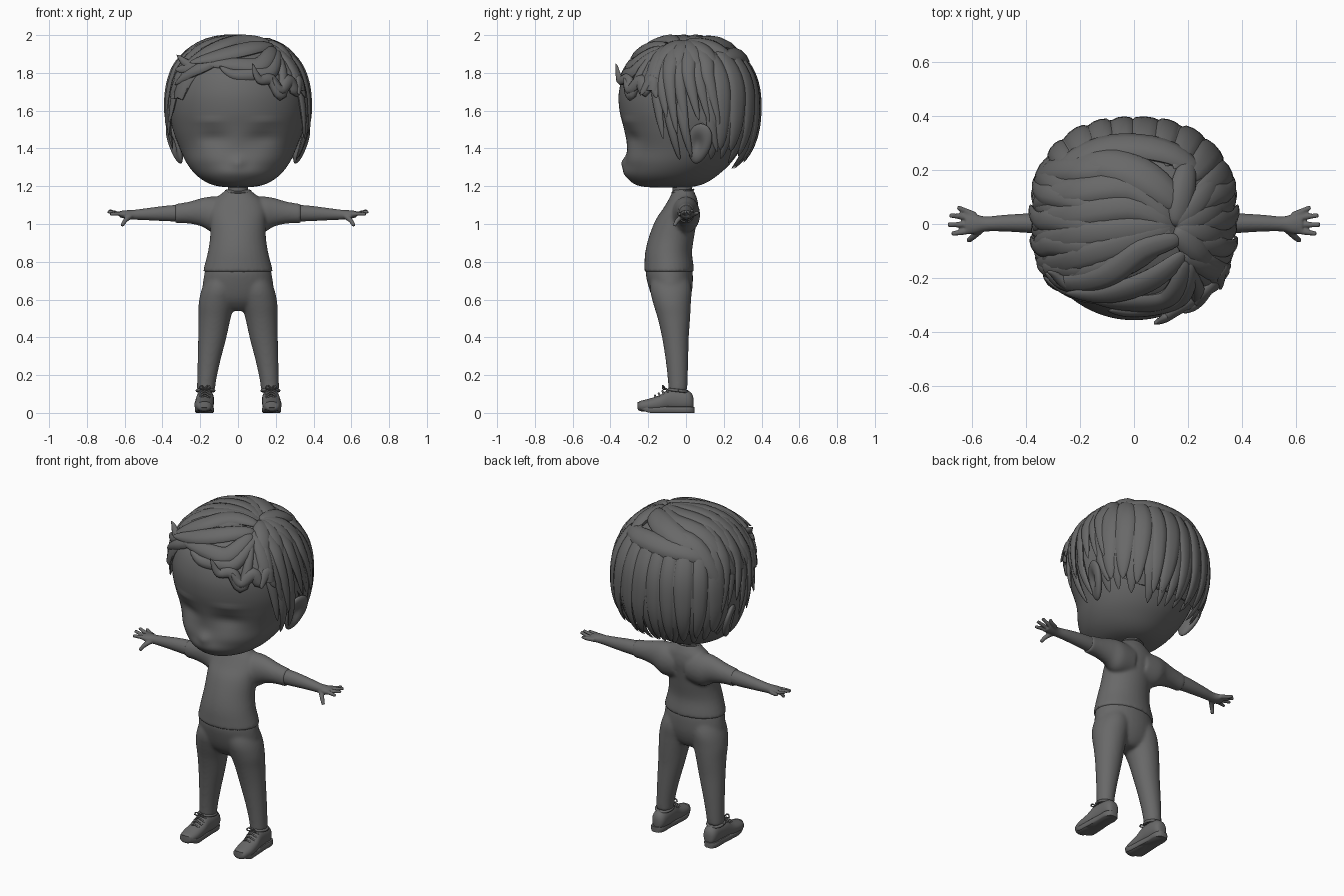
import bpy, bmesh, random
from math import sin, cos, pi, exp, radians
from mathutils import Vector, Matrix

random.seed(4)
if bpy.data.objects.get("Cube"):
    bpy.data.objects.remove(bpy.data.objects["Cube"], do_unlink=True)

grey = bpy.data.materials.new("plain grey")
grey.use_nodes = True
grey.diffuse_color = (0.14, 0.14, 0.14, 1)
grey.node_tree.nodes["Principled BSDF"].inputs["Base Color"].default_value = grey.diffuse_color


def finish(bm, name, voxel=0, smooth=4, angle=50):
    """Turn a bmesh into a shaded object, optionally fusing its pieces."""
    bmesh.ops.recalc_face_normals(bm, faces=bm.faces)
    mesh = bpy.data.meshes.new(name)
    bm.to_mesh(mesh)
    bm.free()
    ob = bpy.data.objects.new(name, mesh)
    bpy.context.collection.objects.link(ob)
    mesh.materials.append(grey)
    bpy.ops.object.select_all(action='DESELECT')
    ob.select_set(True)
    bpy.context.view_layer.objects.active = ob
    if voxel:
        mod = ob.modifiers.new("fuse", 'REMESH')
        mod.mode, mod.voxel_size, mod.use_smooth_shade = 'VOXEL', voxel, True
        soft = ob.modifiers.new("soften", 'SMOOTH')
        soft.factor, soft.iterations = 0.5, smooth
    else:
        bpy.ops.object.shade_smooth_by_angle(angle=radians(angle))
    return ob


def spline(pts, n):
    """Catmull-Rom samples through points of any dimension."""
    out, last = [], len(pts) - 1
    for i in range(n + 1):
        u = i / n * last
        k = min(int(u), last - 1)
        t = u - k
        a, b, c, d = (pts[max(0, min(last, k + j))] for j in (-1, 0, 1, 2))
        out.append([q + t / 2 * (r - p + t * (2*p - 5*q + 4*r - s + t * (3*(q - r) + s - p)))
                    for p, q, r, s in zip(a, b, c, d)])
    return out


def skin(bm, rings):
    """Bridge rings of points into a closed tube."""
    loops = [[bm.verts.new(p) for p in ring] for ring in rings]
    for a, b in zip(loops, loops[1:]):
        for i in range(len(a)):
            j = (i + 1) % len(a)
            bm.faces.new((a[i], a[j], b[j], b[i]))
    bm.faces.new(loops[0])
    bm.faces.new(loops[-1])


def body(bm, axis, stations, side=1, n=32, steps=24, power=1.0):
    """Loft ovals along an axis; station = position, two centres, two radii."""
    rings = []
    for pos, c1, c2, r1, r2 in spline(stations, steps):
        ring = []
        for i in range(n):
            a = 2 * pi * i / n
            u, v = (abs(f) ** power * (1 if f > 0 else -1) for f in (cos(a), sin(a)))
            u, v = c1 + r1 * u, c2 + r2 * v
            x, y, z = {'x': (pos, u, v), 'y': (u, pos, v), 'z': (u, v, pos)}[axis]
            ring.append((x * side, y, z))
        rings.append(ring)
    skin(bm, rings)


def cord(bm, pts, radius, tip=1.0, steps=8, side=1):
    """Round tapering tube along a path."""
    path = [Vector((p[0] * side, p[1], p[2])) for p in spline(pts, steps)]
    rings = []
    for i, p in enumerate(path):
        t = (path[min(i + 1, steps)] - path[max(i - 1, 0)]).normalized()
        u = t.cross(Vector((0.1, 0.2, 1))).normalized()
        v = t.cross(u)
        r = radius * (1 + (tip - 1) * i / steps)
        rings.append([p + r * (u * cos(k * pi / 4) + v * sin(k * pi / 4)) for k in range(8)])
    skin(bm, rings)


# Shirt with short sleeves
bm = bmesh.new()
body(bm, 'z', [(.745, 0, -.09, .186, .132), (.775, 0, -.09, .179, .131), (.85, 0, -.092, .16, .124),
               (.93, 0, -.077, .148, .12), (1.02, 0, -.052, .148, .11), (1.08, 0, -.028, .15, .094),
               (1.13, 0, -.016, .125, .076), (1.16, 0, -.014, .088, .062), (1.183, 0, -.016, .064, .054)])
for s in (1, -1):
    body(bm, 'x', [(.04, 0, 1.05, .07, .09), (.13, 0, 1.05, .074, .096), (.19, 0, 1.062, .06, .076),
                   (.26, 0, 1.06, .05, .058), (.335, 0, 1.055, .044, .051)], s)
finish(bm, "shirt", .008, 9)

# Collar band and neck
bm = bmesh.new()
cord(bm, [(.066 * cos(a * pi / 8), -.017 + .056 * sin(a * pi / 8), 1.174 + .008 * sin(a * pi / 8))
          for a in range(17)], .005, steps=32)
finish(bm, "collar")
bm = bmesh.new()
body(bm, 'z', [(1.13, 0, -.016, .06, .052), (1.19, 0, -.019, .053, .052), (1.26, 0, -.02, .06, .057)], steps=8)
finish(bm, "neck")

# Trousers
bm = bmesh.new()
body(bm, 'z', [(.785, 0, -.09, .165, .115), (.74, 0, -.089, .178, .125), (.66, 0, -.081, .187, .115),
               (.6, 0, -.076, .17, .096), (.56, 0, -.07, .11, .07), (.54, 0, -.068, .05, .045)])
for s in (1, -1):
    body(bm, 'z', [(.75, .08, -.087, .07, .09), (.66, .096, -.081, .095, .11), (.58, .112, -.074, .096, .1),
                   (.5, .124, -.064, .085, .086), (.4, .136, -.056, .075, .071), (.28, .153, -.048, .061, .06),
                   (.18, .165, -.044, .051, .053), (.115, .17, -.043, .047, .05)], s)
finish(bm, "trousers", .008, 12)

# Arms with hands
fingers = [(.062, .655, 1.062), (.032, .684, 1.072), (-.003, .69, 1.066), (-.036, .678, 1.052)]
for s, label in ((1, "left"), (-1, "right")):
    bm = bmesh.new()
    body(bm, 'x', [(.28, 0, 1.058, .042, .046), (.38, .003, 1.056, .037, .041), (.48, .003, 1.052, .031, .032),
                   (.55, 0, 1.049, .028, .026), (.59, 0, 1.05, .037, .023), (.625, .002, 1.052, .041, .017)], s)
    for y, x, z in fingers:
        cord(bm, [(.59, y * .5, 1.05), (.63, y * .8, 1.054), (x, y, z)], .0145, .6, side=s)
    cord(bm, [(.565, -.015, 1.045), (.595, -.045, 1.02), (.615, -.062, .99)], .016, .6, side=s)
    finish(bm, label + "_arm", .005, 3)

# Shoes with soles, collars and laces
for s, label in ((1, "left"), (-1, "right")):
    bm = bmesh.new()
    body(bm, 'y', [(-.256, .18, .036, .02, .014), (-.245, .18, .036, .038, .026), (-.2, .18, .04, .05, .034),
                   (-.14, .178, .05, .05, .043), (-.095, .175, .066, .047, .056), (-.04, .172, .067, .045, .058),
                   (.01, .172, .065, .042, .053), (.033, .172, .058, .03, .04), (.04, .172, .055, .014, .02)],
         s, power=.9)
    finish(bm, label + "_shoe")
    bm = bmesh.new()
    outline = [(-.257, .016), (-.245, .035), (-.2, .049), (-.13, .047), (-.05, .042), (.01, .042), (.038, .028), (.045, .01)]
    edge = spline(outline, 28)
    loop = [(.178 + w, y) for y, w in edge] + [(.178 - w, y) for y, w in reversed(edge)]
    skin(bm, [[((.178 + (x - .178) * grow) * s, y, z + 1.2 * max(0, -.19 - y) ** 1.4) for x, y in loop]
              for z, grow in ((0, .9), (.006, 1), (.024, 1.02), (.032, .92))])
    finish(bm, label + "_sole", angle=60)
    bm = bmesh.new()
    cord(bm, [(.172 + .045 * cos(a * pi / 6), -.042 + .05 * sin(a * pi / 6), .118 - .006 * sin(a * pi / 6))
              for a in range(13)], .008, steps=28, side=s)
    finish(bm, label + "_shoe_collar")
    bm = bmesh.new()
    for k in range(4):
        y, z = -.165 + k * .02, .084 + k * .012
        cord(bm, [(.145, y + .01, z - .012), (.175, y, z + .008), (.207, y + .01, z - .012)], .005, side=s)
    for d in (-1, 1):
        cord(bm, [(.175, -.11, .128), (.175 + d * .018, -.122, .145), (.175 + d * .03, -.122, .128),
                  (.175, -.11, .125)], .004, side=s)
    finish(bm, label + "_laces")

# Head: stacked ovals with face features pushed in and out
profile = [(1.193, .03, -.17, -.03), (1.2, .105, -.24, .05), (1.22, .165, -.285, .11), (1.26, .222, -.315, .17),
           (1.32, .27, -.32, .235), (1.4, .308, -.312, .29), (1.5, .345, -.328, .325), (1.6, .363, -.352, .345),
           (1.7, .36, -.355, .345), (1.8, .33, -.325, .32), (1.88, .26, -.255, .26), (1.94, .14, -.14, .14)]
features = [(0, 1.325, -.02, .032, .03), (.13, 1.455, .02, .08, .04), (.15, 1.545, -.008, .07, .016),
            (.15, 1.35, -.01, .09, .05), (0, 1.275, -.012, .12, .035)]
rings = []
for z, rx, front, back in spline(profile, 66):
    ring = []
    for i in range(80):
        a = 2 * pi * i / 80
        x = rx * cos(a)
        y = (front + back) / 2 + (back - front) / 2 * sin(a)
        if sin(a) < 0:
            y += sum(push * exp(-((abs(x) - fx) / wx) ** 2 - ((z - fz) / wz) ** 2)
                     for fx, fz, push, wx, wz in features)
        ring.append((x, y, z))
    rings.append(ring)
bm = bmesh.new()
skin(bm, rings)
finish(bm, "head")

# Ears: flattened spheres with a hollow on the outer face
for s, label in ((1, "left"), (-1, "right")):
    bm = bmesh.new()
    bmesh.ops.create_uvsphere(bm, u_segments=32, v_segments=24, radius=1)
    for v in bm.verts:
        if v.co.x > 0:
            v.co.x -= 1.1 * exp(-((v.co.y + .15) ** 2 + v.co.z ** 2) * 4)
        v.co.y *= 1 + .2 * v.co.z
    place = Matrix.Translation((.337, .07, 1.425)) @ Matrix.Rotation(.33, 4, 'Y') @ Matrix.Rotation(-.2, 4, 'X')
    bm.transform(Matrix.Diagonal((s, 1, 1, 1)) @ place @ Matrix.Rotation(-.3, 4, 'Z') @ Matrix.Diagonal((.027, .064, .112, 1)))
    finish(bm, label + "_ear")

# Hair surface: a squarish ellipsoid that every lock follows
CENTRE, RADII, POWER = Vector((0, .02, 1.61)), (.355, .345, .36), 2.4


def on_scalp(p, lift=0.0):
    if len(p) == 2:
        room = 1 - sum((abs(p[i] - CENTRE[i]) / RADII[i]) ** POWER for i in (0, 1))
        p = (*p, CENTRE.z + RADII[2] * max(room, .02) ** (1 / POWER))
    d = Vector(p) - CENTRE
    return CENTRE + d * (sum((abs(c) / r) ** POWER for c, r in zip(d, RADII)) ** (-1 / POWER) + lift)


def lock(bm, pts, width, thick=.02, lift=.01, flick=0.0, steps=18):
    """Pointed flattened strand lying on the scalp; flick raises its tip."""
    path = [on_scalp(p, lift + flick * (i / steps) ** 3)
            for i, p in enumerate(spline([on_scalp(p) for p in pts], steps))]
    rings = []
    for i, p in enumerate(path):
        t = (path[min(i + 1, steps)] - path[max(i - 1, 0)]).normalized()
        n = (p - CENTRE).normalized()
        side = t.cross(n).normalized()
        n = side.cross(t)
        f = max(.03, sin(pi * (i / steps) ** .75) ** .65)
        rings.append([p + f * (side * width * cos(k * pi / 5) + n * thick * sin(k * pi / 5)) for k in range(10)])
    skin(bm, rings)


# Hair cap, its hairline arching over the ears and dropping to the nape
hairline = [38, 37, 30, 12, -2, -22, -36, -39, -40]
bm = bmesh.new()
rings = []
for j in range(1, 25):
    ring = []
    for i in range(64):
        a = 2 * pi * i / 64
        low = radians(spline([(h,) for h in hairline], 32)[min(i, 64 - i)][0])
        e = pi / 2 + (low - pi / 2) * j / 24
        ring.append(on_scalp(CENTRE + Vector((sin(a) * cos(e), -cos(a) * cos(e), sin(e)))))
    rings.append(ring)
skin(bm, rings)
finish(bm, "hair_cap")

# Back locks hanging to the nape, in two layers
bm = bmesh.new()
for layer in range(2):
    for i in range(11 - layer):
        a = radians(-70 + 14 * (i + layer / 2))
        x, y, b = sin(a), cos(a), random.uniform(-.03, .03)
        low = 1.25 + .12 * abs(a / 1.2) ** 2 + .08 * layer + b
        lock(bm, [(x * .26, y * .25, 1.93), (x * .36, .02 + y * .36, 1.75), (x * .37 + b / 2, .02 + y * .37, 1.55),
                  (x * .29 + b, .03 + y * .27, low)], random.uniform(.045, .06), .02, .015 + .025 * layer, .04)
finish(bm, "back_hair")

# Side locks falling from the parting, short over the ears
bm = bmesh.new()
tips = (1.76, 1.67, 1.58, 1.49, 1.46, 1.57, 1.56, 1.52, 1.42)
for s, root in ((1, .16), (-1, .05)):
    for i, tip in enumerate(tips):
        y = -.26 + .055 * i
        lock(bm, [(root, -.03 + y * .35), (s * .28, y * .8), (s * .36, y, 1.78),
                  (s * .36, y + .05, tip + random.uniform(-.02, .02))], .042, .022, .02 + .025 * (i % 2), .05)
for s, y, z, low in ((-1, -.18, 1.8, 1.54), (-1, -.07, 1.72, 1.39), (-1, -.11, 1.75, 1.47), (1, -.18, 1.76, 1.45),
                     (1, -.1, 1.65, 1.3), (1, -.03, 1.65, 1.33), (1, .12, 1.65, 1.36), (-1, .13, 1.65, 1.36)):
    lock(bm, [(s * .33, y, z), (s * .36, y + .02, z - .13), (s * .35, y + .06, low)], .026, .015, .03, .06)
finish(bm, "side_hair")

# Broad locks sweeping over the top from the whorl
bm = bmesh.new()
whorl = (.15, -.01)
for y, bend in ((.2, .2), (.12, .13), (.04, .06), (-.04, -.02), (-.12, -.06), (-.19, -.12)):
    lock(bm, [whorl, (0, bend), (-.2, y), (-.33, y - .03), (-.37, y - .06, 1.72)], .058, .028, .02, .06)
for x, y in ((.3, .16), (.33, .06), (.33, -.06), (.28, -.16), (.2, .24)):
    lock(bm, [whorl, (.15 + (x - .15) * .6, y * .6), (x, y)], .052, .03, .03)
lock(bm, [(.24, .18), (.12, .26), (-.08, .28), (-.26, .2), (-.35, .08, 1.78)], .06, .03, .03)
lock(bm, [(.18, .05), (.02, .18), (-.16, .22), (-.3, .14)], .07, .03, .03)
finish(bm, "top_hair")

# Fringe locks and curls over the forehead
bm = bmesh.new()
fringe = [([(.17, -.05), (.03, -.09), (-.1, -.18), (-.24, -.2), (-.33, -.18, 1.82)], .05, .1),
          ([(.18, -.1), (.05, -.2), (-.1, -.24), (-.24, -.24, 1.84)], .05, .12),
          ([(.18, -.12), (.12, -.26), (-.02, -.3, 1.85), (-.2, -.3, 1.87)], .05, .05),
          ([(.2, -.12), (.17, -.26), (.1, -.33, 1.81), (-.02, -.34, 1.8), (-.1, -.33, 1.84)], .04, .08),
          ([(.19, -.14), (.22, -.27), (.19, -.34, 1.78), (.11, -.34, 1.76), (.07, -.34, 1.83)], .034, .22),
          ([(.2, -.1), (.29, -.2), (.31, -.28, 1.78), (.25, -.33, 1.72), (.19, -.34, 1.78)], .036, .1),
          ([(.22, -.1), (.31, -.17), (.35, -.2, 1.78), (.32, -.24, 1.68)], .04, .08),
          ([(0, -.22), (-.16, -.28, 1.86), (-.28, -.26, 1.81), (-.34, -.2, 1.74)], .036, .06),
          ([(-.12, -.2), (-.26, -.24, 1.86), (-.33, -.18, 1.9)], .03, .18)]
for pts, width, flick in fringe:
    lock(bm, pts, width, .024, .05, flick, 24)
finish(bm, "fringe")
